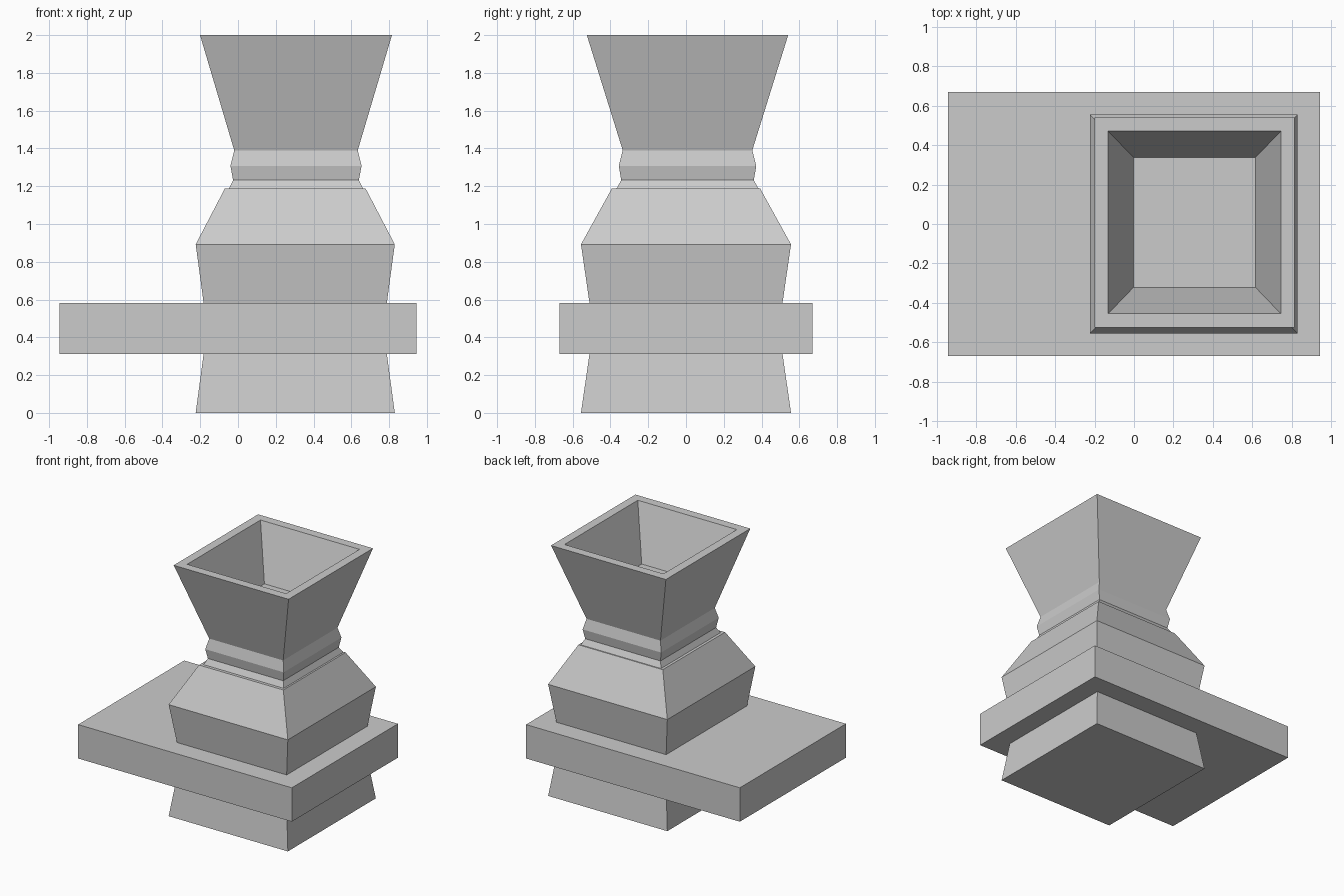
import bpy, bmesh

if "Cube" in bpy.data.objects:
    bpy.data.objects.remove(bpy.data.objects["Cube"])


def square_loft(name, centre, rings):
    """Stack rectangular rings (half_x, half_y, z) into one closed flat-faced solid."""
    cx, cy = centre
    bm = bmesh.new()
    loops = []
    for hx, hy, z in rings:
        loops.append([bm.verts.new((cx + sx * hx, cy + sy * hy, z))
                      for sx, sy in ((-1, -1), (1, -1), (1, 1), (-1, 1))])
    for low, high in zip(loops, loops[1:]):
        for i in range(4):
            j = (i + 1) % 4
            bm.faces.new((low[i], low[j], high[j], high[i]))
    bm.faces.new(loops[0][::-1])
    bm.faces.new(loops[-1])
    bmesh.ops.recalc_face_normals(bm, faces=bm.faces)
    mesh = bpy.data.meshes.new(name)
    bm.to_mesh(mesh)
    bm.free()
    obj = bpy.data.objects.new(name, mesh)
    bpy.context.collection.objects.link(obj)
    return obj


BODY = (0.303, 0.0)
FUNNEL = (0.307, 0.008)

# Wide off-centre slab
square_loft("slab", (0, 0), [(0.945, 0.67, 0.312), (0.945, 0.67, 0.583)])

# Tapered foot below the slab
square_loft("foot", BODY, [(0.527, 0.556, 0.0), (0.485, 0.511, 0.312)])

# Flared body and sloping shoulder above the slab
square_loft("body", BODY, [(0.485, 0.511, 0.583), (0.527, 0.556, 0.892),
                           (0.373, 0.393, 1.187)])

# Neck with collar, flaring funnel, flat rim and sunken cavity
square_loft("funnel", FUNNEL, [
    (0.355, 0.376, 1.187), (0.333, 0.351, 1.232), (0.347, 0.364, 1.308),
    (0.327, 0.343, 1.39), (0.508, 0.533, 2.0),
    (0.438, 0.463, 2.0), (0.31, 0.33, 1.575)])
